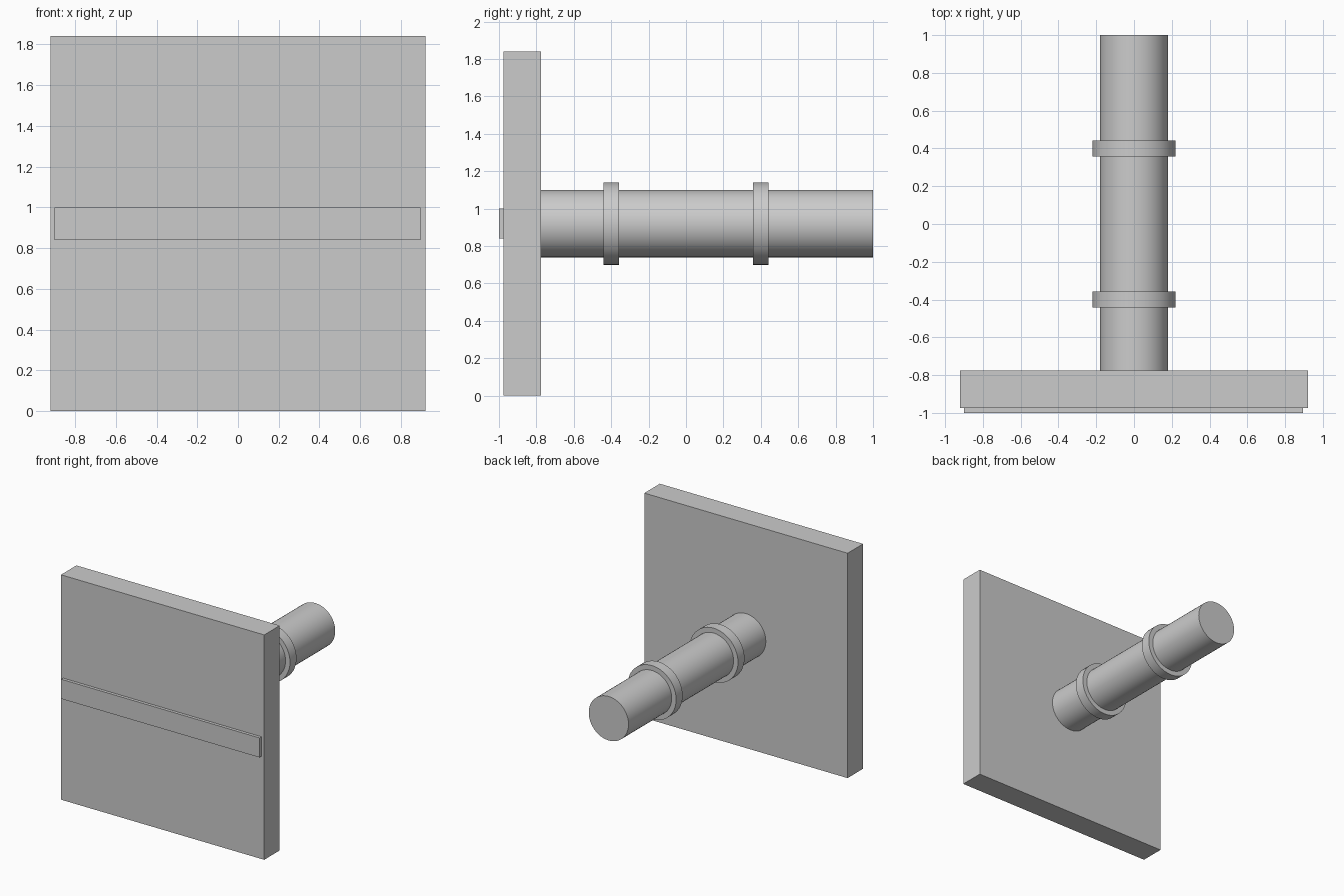
import bpy
from math import radians

cube = bpy.data.objects.get("Cube")
if cube:
    bpy.data.objects.remove(cube, do_unlink=True)

CENTRE_Z = 0.92

grey = bpy.data.materials.new("plain_grey")
grey.use_nodes = True
grey.diffuse_color = (0.6, 0.6, 0.6, 1)
grey.node_tree.nodes["Principled BSDF"].inputs["Base Color"].default_value = (0.6, 0.6, 0.6, 1)


def box(name, low, high):
    centre = [(a + b) / 2 for a, b in zip(low, high)]
    bpy.ops.mesh.primitive_cube_add(size=1, location=centre)
    part = bpy.context.object
    part.name = name
    part.scale = [b - a for a, b in zip(low, high)]
    bpy.ops.object.transform_apply(location=False, rotation=False, scale=True)
    part.data.materials.append(grey)


def rod(name, radius, start, end):
    bpy.ops.mesh.primitive_cylinder_add(
        vertices=48, radius=radius, depth=end - start,
        location=(0, (start + end) / 2, CENTRE_Z), rotation=(radians(90), 0, 0))
    part = bpy.context.object
    part.name = name
    part.data.materials.append(grey)
    bpy.ops.object.shade_smooth_by_angle(angle=radians(30))


# Square panel with a thin strip across its front
box("panel", (-0.92, -0.975, 0), (0.92, -0.775, 1.84))
box("front_strip", (-0.9, -1.0, 0.84), (0.895, -0.975, 1.0))

# Round shaft behind the panel with two raised collars
rod("shaft", 0.18, -0.775, 1.0)
for name, y in (("front_collar", -0.4), ("rear_collar", 0.4)):
    rod(name, 0.22, y - 0.042, y + 0.042)
